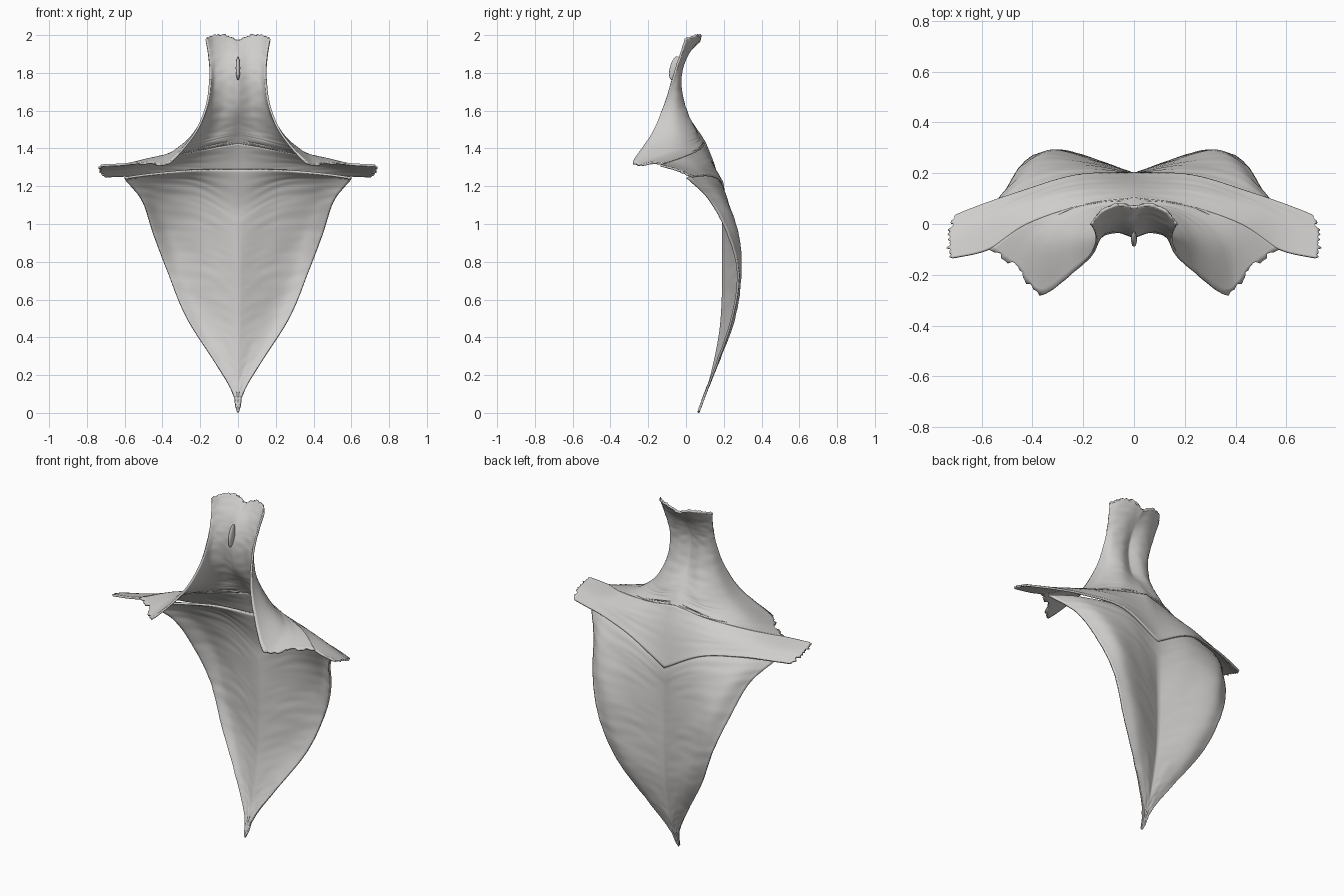
import bpy
import random
from mathutils import Vector, noise

random.seed(4)
cube = bpy.data.objects.get("Cube")
if cube:
    bpy.data.objects.remove(cube, do_unlink=True)

# One pale tissue colour for everything
tissue = bpy.data.materials.new("pale_grey_tissue")
tissue.use_nodes = True
tone = (0.63, 0.615, 0.6, 1)
tissue.diffuse_color = tone
shader = tissue.node_tree.nodes["Principled BSDF"]
shader.inputs["Base Color"].default_value = tone
shader.inputs["Roughness"].default_value = 0.7


def spline(points, t):
    """Catmull-Rom position through the points, t running from zero to one."""
    last = len(points) - 1
    s = t * last
    i = min(int(s), last - 1)
    f = s - i
    b, c = points[i], points[i + 1]
    a = points[i - 1] if i > 0 else b * 2 - c
    d = points[i + 2] if i + 2 <= last else c * 2 - b
    return b + f * ((c - a) + f * ((a * 2 - b * 5 + c * 4 - d)
                    + f * (b * 3 - a - c * 3 + d))) / 2


def finish(obj):
    """Give the object its colour and smooth shading with sharp edges kept."""
    obj.data.materials.append(tissue)
    bpy.ops.object.select_all(action="DESELECT")
    obj.select_set(True)
    bpy.context.view_layer.objects.active = obj
    bpy.ops.object.shade_smooth_by_angle(angle=0.8)


def muscle_sheet(name, rows, long, wide, frayed_from=None, frayed_top=False):
    """Loft fibre rows, spine to free edge, into a thin mirrored sheet."""
    rows = [[Vector(p) for p in row] for row in rows]
    columns = list(zip(*rows))
    grid = []
    for i in range(long + 1):
        v = i / long
        guide = [spline(col, v) for col in columns]
        line = [spline(guide, j / wide) for j in range(wide + 1)]
        # Torn fibre ends along the outer edge
        if frayed_from is not None and v >= frayed_from:
            out = (line[-1] - line[-2]).normalized()
            line[-1] += out * random.uniform(-0.018, 0.005)
        grid.append(line)
    if frayed_top:
        for j in range(1, wide + 1):
            grid[0][j].z += random.uniform(-0.015, 0.002)

    # Shallow fibre relief running from spine to edge, fading at the borders
    verts = []
    for i, line in enumerate(grid):
        for j, p in enumerate(line):
            streak = noise.noise(Vector((i * 0.4, j * 0.12, len(rows))))
            fade = min(4, i, long - i, j) / 4
            p.y += streak * 0.003 * fade
            p.x = max(0, p.x)
            verts.append(p)

    faces = []
    step = wide + 1
    for i in range(long):
        for j in range(wide):
            k = i * step + j
            faces.append((k, k + step, k + step + 1, k + 1))
    mesh = bpy.data.meshes.new(name)
    mesh.from_pydata(verts, [], faces)
    mesh.update()
    obj = bpy.data.objects.new(name, mesh)
    bpy.context.collection.objects.link(obj)
    finish(obj)

    mirror = obj.modifiers.new("both_sides", "MIRROR")
    mirror.use_clip = True
    mirror.merge_threshold = 0.0005
    solid = obj.modifiers.new("thickness", "SOLIDIFY")
    solid.thickness = 0.011
    solid.offset = 0


# Crease shared by the neck sheet and the shoulder band
crease = [(0, .1, 1.43), (.21, .07, 1.39), (.42, 0, 1.355), (.57, -.1, 1.32)]

# Neck sheet: skull edge, free front edge, then the collar edge
neck = [
    [(0, .07, 1.97), (.06, .08, 2), (.13, .05, 2), (.17, 0, 1.985)],
    [(0, -.01, 1.88), (.06, .005, 1.89), (.12, -.01, 1.89), (.155, -.03, 1.89)],
    [(0, -.05, 1.77), (.06, -.03, 1.77), (.12, -.04, 1.77), (.148, -.07, 1.77)],
    [(0, -.03, 1.63), (.08, -.01, 1.63), (.15, -.05, 1.62), (.168, -.12, 1.62)],
    [(0, .04, 1.52), (.13, .04, 1.49), (.225, -.05, 1.48), (.235, -.185, 1.47)],
    [(0, .075, 1.47), (.18, .05, 1.43), (.33, -.07, 1.39), (.37, -.28, 1.32)],
    [(0, .09, 1.445), (.2, .065, 1.405), (.38, -.04, 1.365), (.46, -.18, 1.32)],
    crease,
]
muscle_sheet("neck_sheet", neck, 84, 24, frayed_from=0.72, frayed_top=True)

# Shoulder band: spine to the point of the shoulder
band = [
    crease + [(.73, -.138, 1.31)],
    [(0, .15, 1.3), (.24, .13, 1.32), (.45, .07, 1.31), (.6, 0, 1.295),
     (.735, -.05, 1.285)],
    [(0, .2, 1.1), (.23, .19, 1.225), (.45, .125, 1.255), (.6, .075, 1.255),
     (.715, .03, 1.25)],
]
muscle_sheet("shoulder_band", band, 24, 32, frayed_from=0)

# Back sheet: tucks up inside the band and tapers down the spine to a point
back = [
    [(0, .14, 1.29), (.23, .115, 1.285), (.45, .05, 1.265), (.6, .005, 1.245)],
    [(0, .192, 1.1), (.22, .183, 1.21), (.44, .115, 1.235), (.59, .03, 1.225)],
    [(0, .195, .98), (.2, .225, 1.08), (.4, .21, 1.11), (.505, .13, 1.12)],
    [(0, .195, .82), (.17, .245, .9), (.34, .277, .93), (.445, .225, .94)],
    [(0, .195, .62), (.14, .245, .7), (.28, .286, .73), (.37, .275, .74)],
    [(0, .18, .42), (.1, .225, .48), (.2, .255, .5), (.275, .245, .51)],
    [(0, .135, .2), (.045, .16, .25), (.09, .17, .27), (.13, .17, .28)],
    [(0, .1, .1), (.01, .104, .11), (.02, .107, .115), (.035, .109, .12)],
    [(0, .065, 0), (.002, .066, .005), (.004, .067, .007), (.006, .068, .01)],
]
muscle_sheet("back_sheet", back, 96, 24)

# Ligament ridge on the inside of the neck
bpy.ops.mesh.primitive_uv_sphere_add(segments=16, ring_count=10,
                                     location=(0, -.06, 1.825))
ridge = bpy.context.object
ridge.name = "neck_ligament"
ridge.scale = (.012, .026, .065)
ridge.rotation_euler.x = -0.25
finish(ridge)
